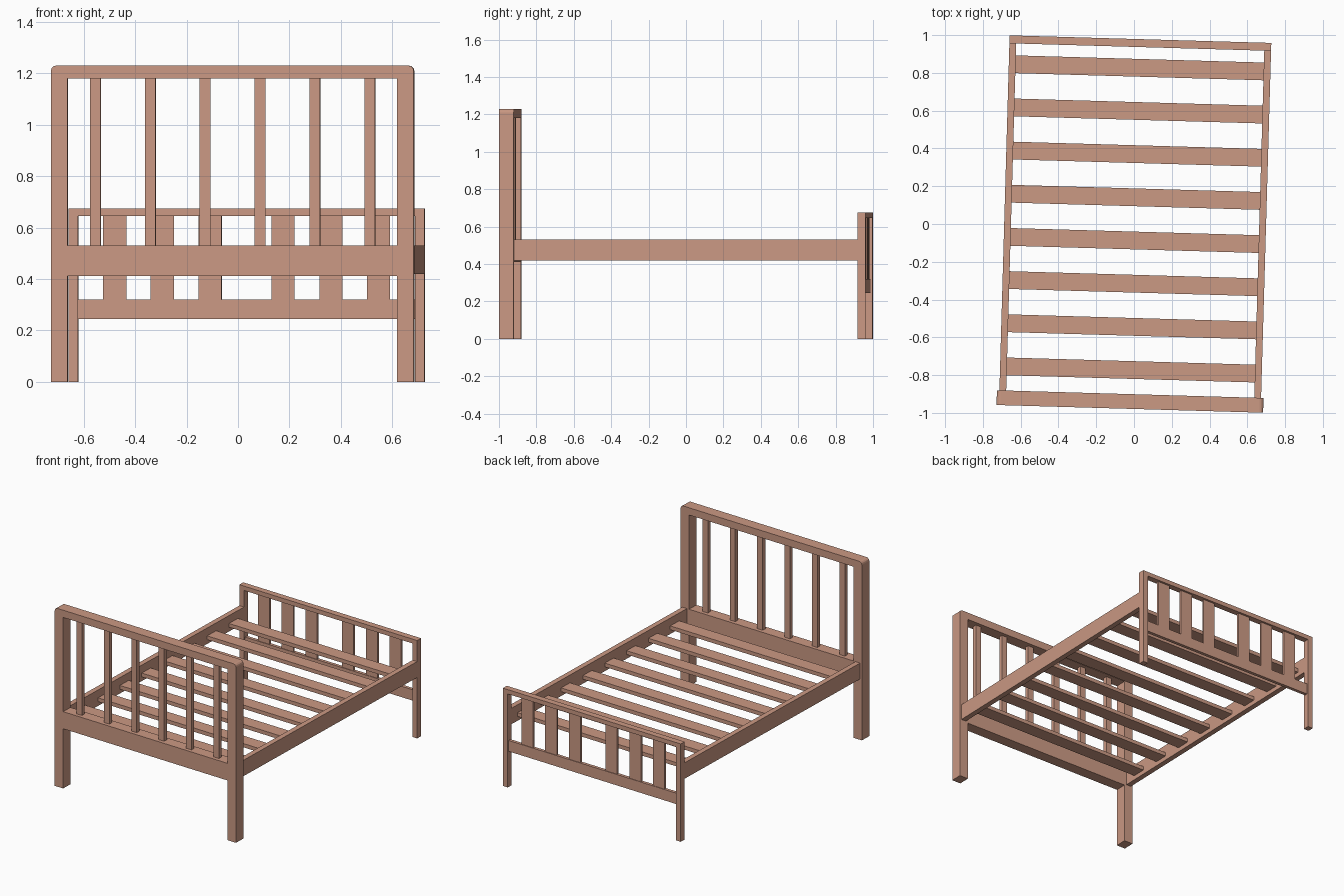
import bpy, bmesh, math
from mathutils import Matrix, Vector

if "Cube" in bpy.data.objects:
    bpy.data.objects.remove(bpy.data.objects["Cube"])

# The whole bed stands slightly turned about z
TURN = Matrix.Translation((0.006, 0, 0)) @ Matrix.Rotation(math.radians(-1.65), 4, 'Z')

wood = bpy.data.materials.new("wood")
wood.diffuse_color = (0.60, 0.32, 0.23, 1)
wood.use_nodes = True
wood.node_tree.nodes["Principled BSDF"].inputs["Base Color"].default_value = wood.diffuse_color


def box(name, x, y, z, round_top=0):
    """Box from (min, max) ranges; round_top rounds the two upper end edges."""
    bm = bmesh.new()
    bmesh.ops.create_cube(bm, size=1)
    for v in bm.verts:
        v.co = Vector([(r[0] + r[1]) / 2 + c * (r[1] - r[0]) for r, c in zip((x, y, z), v.co)])
    if round_top:
        edges = [e for e in bm.edges
                 if all(abs(v.co.z - z[1]) < 1e-5 for v in e.verts)
                 and abs(e.verts[0].co.x - e.verts[1].co.x) < 1e-5]
        bmesh.ops.bevel(bm, geom=edges, offset=round_top, segments=3, profile=0.5, affect='EDGES')
    mesh = bpy.data.meshes.new(name)
    bm.to_mesh(mesh)
    bm.free()
    mesh.materials.append(wood)
    ob = bpy.data.objects.new(name, mesh)
    bpy.context.collection.objects.link(ob)
    ob.matrix_world = TURN
    return ob


def pair(name, x0, x1, y, z):
    """Left and right copies mirrored over x = 0."""
    box(name + "_right", (x0, x1), y, z)
    box(name + "_left", (-x1, -x0), y, z)


# Headboard frame
head_y = (-0.979, -0.901)
pair("headboard_post", 0.641, 0.706, head_y, (0, 1.18))
box("headboard_top_rail", (-0.706, 0.706), head_y, (1.18, 1.23), 0.02)
box("headboard_lower_panel", (-0.641, 0.641), head_y, (0.412, 0.53))

# Headboard spindles
for i in range(6):
    cx = (i - 2.5) * 0.2135
    box(f"headboard_spindle_{i + 1}", (cx - 0.021, cx + 0.021), (-0.954, -0.926), (0.53, 1.18))

# Footboard frame
foot_y = (0.937, 0.979)
pair("footboard_post", 0.655, 0.693, foot_y, (0, 0.645))
box("footboard_top_rail", (-0.693, 0.693), foot_y, (0.645, 0.675))
box("footboard_lower_rail", (-0.655, 0.655), (0.947, 0.969), (0.245, 0.32))

# Footboard splats, two groups of three
for i, cx in enumerate((0.142, 0.328, 0.513)):
    pair(f"footboard_splat_{i + 1}", cx - 0.045, cx + 0.045, (0.951, 0.965), (0.32, 0.645))

# Side rails
pair("side_rail", 0.657, 0.693, (-0.901, 0.937), (0.42, 0.53))

# Mattress slats
for i in range(8):
    cy = 0.827 - i * 0.2286
    box(f"mattress_slat_{i + 1}", (-0.657, 0.657), (cy - 0.047, cy + 0.047), (0.45, 0.476))
